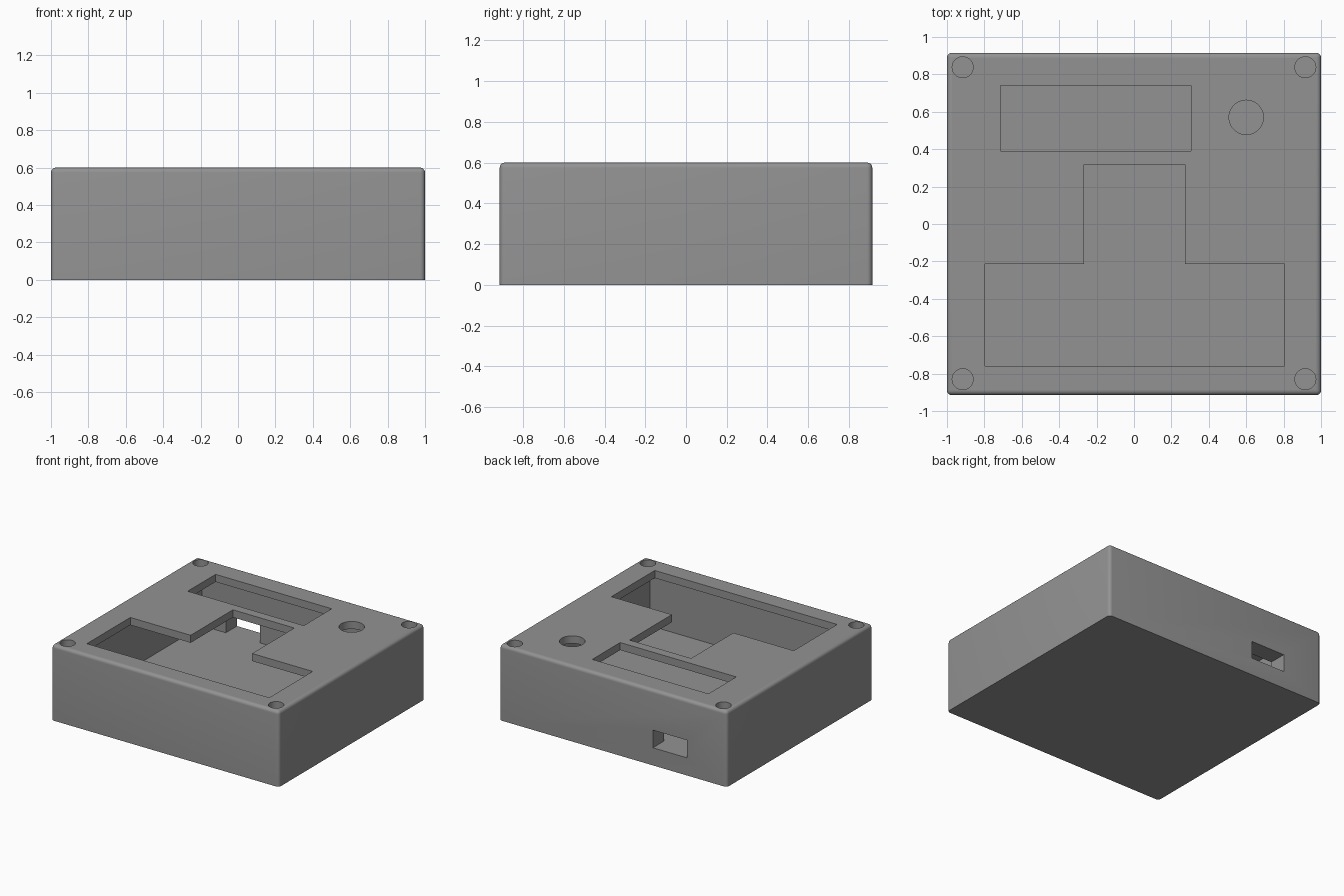
import bpy, bmesh, math

if "Cube" in bpy.data.objects:
    bpy.data.objects.remove(bpy.data.objects["Cube"])

HX, HY, H = 1.0, 0.915, 0.6      # half sizes and height
WALL, LID = 0.14, 0.06           # wall/floor and top plate thickness
R = 0.026                        # rounded edge radius

grey = bpy.data.materials.new("grey_plastic")
grey.diffuse_color = (0.29, 0.29, 0.29, 1)
grey.use_nodes = True
grey.node_tree.nodes["Principled BSDF"].inputs["Base Color"].default_value = grey.diffuse_color


def prism(name, outline, z0, z1):
    """Extrude a flat outline from z0 to z1."""
    bm = bmesh.new()
    base = bm.faces.new([bm.verts.new((x, y, z0)) for x, y in outline])
    top = bmesh.ops.extrude_face_region(bm, geom=[base])["geom"]
    for v in top:
        if isinstance(v, bmesh.types.BMVert):
            v.co.z = z1
    bmesh.ops.recalc_face_normals(bm, faces=bm.faces)
    me = bpy.data.meshes.new(name)
    bm.to_mesh(me)
    bm.free()
    me.materials.append(grey)
    ob = bpy.data.objects.new(name, me)
    bpy.context.collection.objects.link(ob)
    return ob


def rect(x0, x1, y0, y1):
    return [(x0, y0), (x1, y0), (x1, y1), (x0, y1)]


def circle(cx, cy, r, n=40):
    return [(cx + r * math.cos(2 * math.pi * i / n),
             cy + r * math.sin(2 * math.pi * i / n)) for i in range(n)]


# Case body, with every edge rounded except around the base
case = prism("case", rect(-HX, HX, -HY, HY), 0, H)
bm = bmesh.new()
bm.from_mesh(case.data)
edges = [e for e in bm.edges if max(v.co.z for v in e.verts) > H / 2]
bmesh.ops.bevel(bm, geom=edges, offset=R, segments=5, profile=0.5, affect='EDGES')
bm.to_mesh(case.data)
bm.free()

cutters = [
    # Inner cavity
    prism("cavity_cutter", rect(-HX + WALL, HX - WALL, -HY + WALL, HY - WALL), WALL, H - LID),
    # Display window, T-shaped keypad window and round button hole
    prism("display_cutter", rect(-0.715, 0.305, 0.39, 0.74), 0.4, 0.7),
    prism("keypad_cutter", [(-0.797, -0.758), (0.805, -0.758), (0.805, -0.213),
                            (0.273, -0.213), (0.273, 0.317), (-0.267, 0.317),
                            (-0.267, -0.213), (-0.797, -0.213)], 0.4, 0.7),
    prism("button_cutter", circle(0.6, 0.57, 0.092), 0.4, 0.7),
    # Cable port through the back wall
    prism("port_cutter", rect(-0.65, -0.35, 0.7, 1.0), WALL, 0.28),
]
# Screw recesses in the corners
for sx in (-1, 1):
    for y in (-0.83, 0.838):
        cutters.append(prism("screw_cutter", circle(sx * 0.916, y, 0.056), H - LID, 0.7))

bpy.context.view_layer.objects.active = case
for c in cutters:
    m = case.modifiers.new("cut", 'BOOLEAN')
    m.operation, m.solver, m.object = 'DIFFERENCE', 'EXACT', c
    bpy.ops.object.modifier_apply(modifier=m.name)
    bpy.data.objects.remove(c)

case.select_set(True)
bpy.ops.object.shade_smooth_by_angle(angle=math.radians(30))
